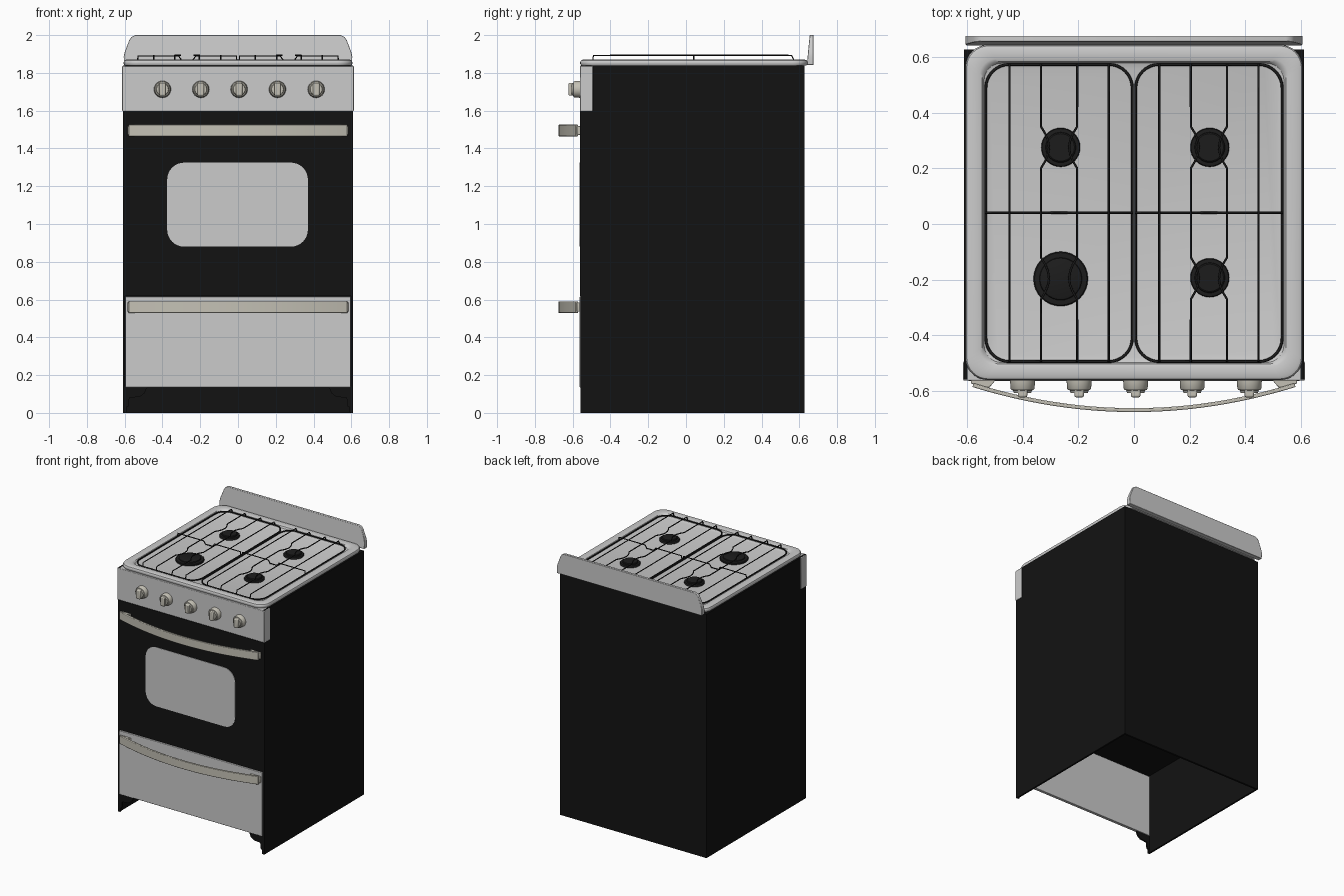
import bpy, bmesh, math
from mathutils import Matrix

if "Cube" in bpy.data.objects:
    bpy.data.objects.remove(bpy.data.objects["Cube"])


def mat(name, c):
    m = bpy.data.materials.new(name)
    m.diffuse_color = (*c, 1)
    m.use_nodes = True
    m.node_tree.nodes["Principled BSDF"].inputs["Base Color"].default_value = m.diffuse_color
    return m


BLACK = mat("black_enamel", (0.006, 0.006, 0.006))
IRON = mat("cast_iron", (0.012, 0.012, 0.012))
CREAM = mat("cream_plastic", (0.55, 0.53, 0.46))


def finish(name, bm, m=None, bevel=0, smooth=True):
    bmesh.ops.recalc_face_normals(bm, faces=bm.faces[:])
    me = bpy.data.meshes.new(name)
    bm.to_mesh(me)
    bm.free()
    ob = bpy.data.objects.new(name, me)
    bpy.context.collection.objects.link(ob)
    if m:
        me.materials.append(m)
    if bevel:
        b = ob.modifiers.new("bevel", "BEVEL")
        b.width, b.segments, b.limit_method = bevel, 2, "ANGLE"
    if smooth:
        bpy.ops.object.select_all(action="DESELECT")
        ob.select_set(True)
        bpy.context.view_layer.objects.active = ob
        bpy.ops.object.shade_smooth_by_angle(angle=math.radians(35))
    return ob


def loft(name, rings, m=None, bevel=0):
    """Skin a stack of equal-length point rings and cap both ends."""
    bm = bmesh.new()
    vs = [[bm.verts.new(p) for p in r] for r in rings]
    n = len(vs[0])
    for a, b in zip(vs, vs[1:]):
        for i in range(n):
            bm.faces.new((a[i], a[(i + 1) % n], b[(i + 1) % n], b[i]))
    bm.faces.new(vs[0])
    bm.faces.new(vs[-1])
    return finish(name, bm, m, bevel)


def prism(name, pts, axis, a, b, m=None, bevel=0):
    put = {"x": lambda u, v, w: (w, u, v), "y": lambda u, v, w: (u, w, v),
           "z": lambda u, v, w: (u, v, w)}[axis]
    return loft(name, [[put(u, v, w) for u, v in pts] for w in (a, b)], m, bevel)


def box(name, x0, x1, y0, y1, z0, z1, m=None, bevel=0):
    return prism(name, [(x0, y0), (x1, y0), (x1, y1), (x0, y1)], "z", z0, z1, m, bevel)


def round_rect(x0, x1, y0, y1, r, n=8):
    pts = []
    for k, (cx, cy) in enumerate([(x1 - r, y1 - r), (x0 + r, y1 - r),
                                  (x0 + r, y0 + r), (x1 - r, y0 + r)]):
        for i in range(n + 1):
            t = math.pi / 2 * (k + i / n)
            pts.append((cx + r * math.cos(t), cy + r * math.sin(t)))
    return pts


def lathe(name, profile, loc, m, axis="z", n=32):
    """Stack of (radius, height) circles along z, or towards -y."""
    rot = Matrix.Rotation(math.pi / 2, 3, "X") if axis == "y" else Matrix.Identity(3)
    c = Matrix.Translation(loc) @ rot.to_4x4()
    circ = [(math.cos(i * math.tau / n), math.sin(i * math.tau / n)) for i in range(n)]
    M = lambda x, y, z: (c @ Matrix.Translation((x, y, z))).to_translation()
    return loft(name, [[M(r * x, r * y, h) for x, y in circ] for r, h in profile], m)


def wires(name, paths, radius, m):
    """paths: list of (points, closed)."""
    cu = bpy.data.curves.new(name, "CURVE")
    cu.dimensions = "3D"
    cu.bevel_depth, cu.bevel_resolution, cu.use_fill_caps = radius, 1, True
    for pts, closed in paths:
        s = cu.splines.new("POLY")
        s.points.add(len(pts) - 1)
        for p, q in zip(s.points, pts):
            p.co = (*q, 1)
        s.use_cyclic_u = closed
    cu.materials.append(m)
    ob = bpy.data.objects.new(name, cu)
    bpy.context.collection.objects.link(ob)
    bpy.ops.object.select_all(action="DESELECT")
    ob.select_set(True)
    bpy.context.view_layer.objects.active = ob
    bpy.ops.object.convert(target="MESH")


# Cabinet shell, open at the bottom
for s, side in ((-1, "left"), (1, "right")):
    xs = sorted((s * 0.61, s * 0.597))
    box(f"{side}_side_panel", *xs, -0.558, 0.627, 0, 1.838, BLACK)
    foot = [(0.6, 0), (0.6, 0.14), (0.48, 0.14), (0.495, 0.105), (0.52, 0.085),
            (0.575, 0.08), (0.58, 0.035), (0.59, 0.03), (0.592, 0)]
    prism(f"{side}_front_foot", [(s * x, z) for x, z in foot], "y", -0.557, -0.545, BLACK)
box("back_panel", -0.598, 0.598, 0.612, 0.627, 0, 1.838, BLACK)
box("oven_floor", -0.598, 0.598, -0.54, 0.613, 0.62, 0.635, BLACK)
box("cabinet_top", -0.598, 0.598, -0.5, 0.613, 1.82, 1.838, BLACK)

# Oven door, window and drawer
box("oven_door", -0.608, 0.608, -0.561, -0.535, 0.62, 1.597, BLACK)
prism("door_window", round_rect(-0.375, 0.37, 0.88, 1.325, 0.09), "y", -0.564, -0.55)
box("drawer_front", -0.596, 0.596, -0.563, -0.54, 0.135, 0.615, None, 0.003)

# Control panel and knobs
box("control_panel", -0.613, 0.613, -0.562, -0.493, 1.597, 1.837, None, 0.004)
for i, x in enumerate((-0.4, -0.197, 0.006, 0.209, 0.414)):
    lathe(f"knob_{i + 1}", [(0.045, 0), (0.043, 0.03), (0.039, 0.035), (0.034, 0.036), (0.031, 0.045)],
          (x, -0.561, 1.713), CREAM, "y")
    box(f"knob_grip_{i + 1}", x - 0.017, x + 0.017, -0.622, -0.59, 1.679, 1.747, CREAM, 0.006)

# Bowed handles with end mounts
for part, z in (("door", 1.495), ("drawer", 0.56)):
    arc = [(-1 + 2 * i / 24) for i in range(25)]
    outer = [(0.58 * t, -0.675 + 0.09 * t * t) for t in arc]
    inner = [(0.576 * t, -0.661 + 0.09 * t * t) for t in reversed(arc)]
    prism(f"{part}_handle", outer + inner, "z", z - 0.031, z + 0.031, CREAM, 0.003)
    for s, side in ((-1, "left"), (1, "right")):
        mount = [(0.495, -0.558), (0.585, -0.558), (0.585, -0.572), (0.565, -0.582), (0.52, -0.588)]
        prism(f"{part}_handle_{side}_mount", [(s * x, y) for x, y in mount], "z",
              z - 0.024, z + 0.024, CREAM, 0.003)

# Hob tray with recessed basin
rings = [(0.6, -0.555, 0.638, 0.075, 1.84), (0.605, -0.56, 0.643, 0.08, 1.848),
         (0.605, -0.56, 0.643, 0.08, 1.858), (0.601, -0.556, 0.639, 0.078, 1.866),
         (0.592, -0.547, 0.63, 0.072, 1.87), (0.555, -0.51, 0.592, 0.06, 1.87),
         (0.545, -0.502, 0.583, 0.058, 1.866), (0.538, -0.497, 0.577, 0.062, 1.854),
         (0.522, -0.485, 0.56, 0.07, 1.848)]
loft("hob_tray", [[(x, y, z) for x, y in round_rect(-w, w, y0, y1, r)]
                  for w, y0, y1, r, z in rings])

# Backsplash, thinner at the top, rounded upper corners
outline = [(0.603, 1.842), (0.605, 1.885), (0.6, 1.91), (0.575, 1.975), (0.565, 1.99), (0.545, 2.0)]
outline += [(-x, z) for x, z in reversed(outline)]
front = [(x, 0.641 + 0.014 * max(0, (z - 1.86) / 0.14), z) for x, z in outline]
loft("backsplash", [front, [(x, 0.675, z) for x, z in outline]], None, 0.003)

# Burners
for name, x, y, r in (("back_left", -0.263, 0.275, 0.07), ("back_right", 0.272, 0.275, 0.07),
                      ("front_right", 0.272, -0.193, 0.07), ("front_left", -0.263, -0.197, 0.098)):
    lathe(f"{name}_burner", [(r, 0.0), (r, 0.012), (r * 0.96, 0.016), (r * 0.78, 0.017),
                             (r * 0.76, 0.024), (r * 0.7, 0.027)], (x, y, 1.845), IRON)

# Wire grates: rim, cross bar and bars that bend in over the burners
LOW, TOP, Y0, Y1 = 1.864, 1.893, -0.494, 0.573
for s, side in ((-1, "left"), (1, "right")):
    cx = s * 0.269
    rim = [(x, y, LOW) for x, y in round_rect(cx - 0.263, cx + 0.263, Y0, Y1, 0.085)]
    paths = []
    for d in (-0.178, -0.065, 0.065, 0.178):
        pts = [(cx + d, Y0, LOW), (cx + d, Y0 + 0.004, TOP)]
        if abs(d) < 0.1:
            k = math.copysign(1, d)
            for by in (-0.195, 0.275):
                for dy, off in ((-0.075, 0.065), (-0.05, 0.05), (-0.025, 0.04), (0, 0.036),
                                (0.025, 0.04), (0.05, 0.05), (0.075, 0.065)):
                    pts.append((cx + k * off, by + dy, TOP))
        pts += [(cx + d, Y1 - 0.014, TOP), (cx + d, Y1, LOW)]
        paths.append((pts, False))
    cross = [(-0.263, LOW), (-0.26, TOP - 0.004), (-0.045, TOP - 0.004), (-0.03, LOW + 0.004),
             (0.03, LOW + 0.004), (0.045, TOP - 0.004), (0.26, TOP - 0.004), (0.263, LOW)]
    paths.append(([(cx + x, 0.04, z) for x, z in cross], False))
    wires(f"{side}_grate_rim", [(rim, True)], 0.005, IRON)
    wires(f"{side}_grate_bars", paths, 0.004, IRON)
